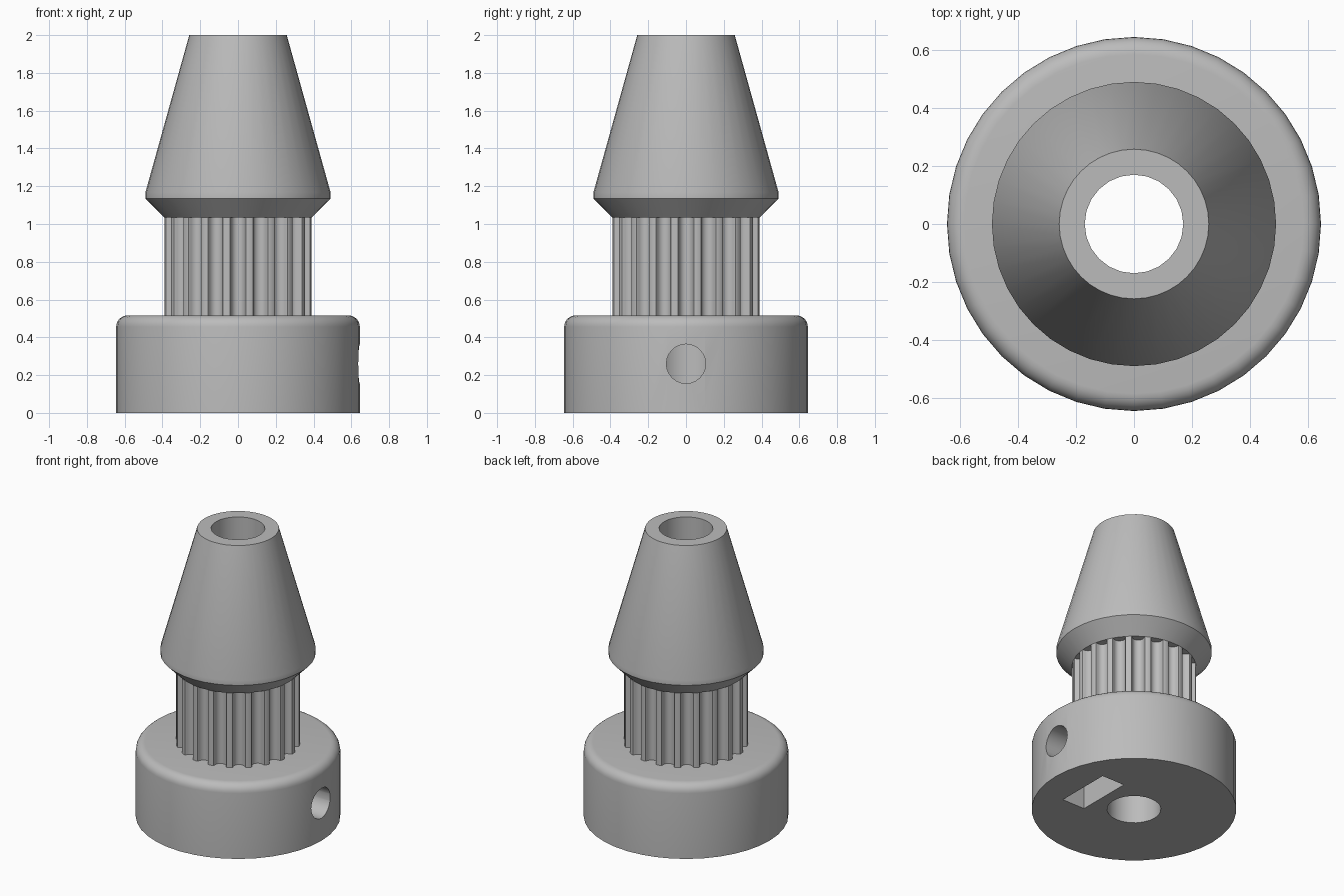
import bpy, bmesh, math
from mathutils import Matrix, Vector

if "Cube" in bpy.data.objects:
    bpy.data.objects.remove(bpy.data.objects["Cube"], do_unlink=True)

GREY = (0.5, 0.5, 0.5, 1)
mat = bpy.data.materials.new("plain grey")
mat.use_nodes = True
mat.diffuse_color = GREY
mat.node_tree.nodes["Principled BSDF"].inputs["Base Color"].default_value = GREY

SIDES = 40
TEETH = 20
BASE_TOP, BARREL_TOP = 0.516, 1.035
BARREL_R, BORE_R = 0.392, 0.17
SCREW_Z, NUT_X = 0.26, 0.335


def make_object(name, bm):
    bmesh.ops.recalc_face_normals(bm, faces=bm.faces)
    mesh = bpy.data.meshes.new(name)
    bm.to_mesh(mesh)
    bm.free()
    obj = bpy.data.objects.new(name, mesh)
    bpy.context.collection.objects.link(obj)
    mesh.materials.append(mat)
    return obj


def loft(name, rings):
    """Closed solid through equal-sized rings of points."""
    bm = bmesh.new()
    loops = [[bm.verts.new(p) for p in ring] for ring in rings]
    for low, high in zip(loops, loops[1:]):
        for i in range(len(low)):
            j = (i + 1) % len(low)
            bm.faces.new((low[i], low[j], high[j], high[i]))
    bm.faces.new(loops[0][::-1])
    bm.faces.new(loops[-1])
    return make_object(name, bm)


def circle(r, z, n=SIDES):
    return [(r * math.cos(i * math.tau / n), r * math.sin(i * math.tau / n), z)
            for i in range(n)]


def turned(name, profile, n=SIDES):
    return loft(name, [circle(r, z, n) for r, z in profile])


def cut(obj, cutters):
    for cutter in cutters:
        mod = obj.modifiers.new("cut", 'BOOLEAN')
        mod.operation = 'DIFFERENCE'
        mod.solver = 'EXACT'
        mod.object = cutter
        bpy.ops.object.select_all(action='DESELECT')
        bpy.context.view_layer.objects.active = obj
        obj.select_set(True)
        bpy.ops.object.modifier_apply(modifier=mod.name)


# Base collar with a rounded top edge
fillet = 0.06
rim = [(0.645 - fillet + fillet * math.cos(a), BASE_TOP - fillet + fillet * math.sin(a))
       for a in (math.radians(15 * k) for k in range(7))]
base = turned("base_collar", [(0.645, 0)] + rim)

# Toothed barrel: rounded belt grooves separated by narrow lands
half_groove = [(0.048, 0), (0.042, 0.002), (0.039, 0.008), (0.036, 0.02),
               (0.029, 0.035), (0.016, 0.046)]
groove = [(-t, d) for t, d in half_groove] + [(0, 0.049)] + half_groove[::-1]
outline = []
for k in range(TEETH):
    turn = Matrix.Rotation(k * math.tau / TEETH, 3, 'Z')
    for t, d in groove:
        edge = math.sqrt(BARREL_R ** 2 - t ** 2)
        outline.append(turn @ Vector((edge - d, t, 0)))
barrel = loft("toothed_barrel", [[p + Vector((0, 0, z)) for p in outline]
                                 for z in (BASE_TOP, BARREL_TOP)])

# Flared retainer and tapered nose
nose = turned("tapered_nose", [(BARREL_R, BARREL_TOP), (0.49, 1.135),
                               (0.49, 1.168), (0.258, 2)])

# Cutters: bore, grub screw hole, captive nut pocket
bore = turned("bore_cutter", [(BORE_R, -0.1), (BORE_R, 2.1)], 24)
screw = turned("screw_cutter", [(0.104, 0), (0.104, 0.8)], 24)
screw.data.transform(Matrix.Translation((0, 0, SCREW_Z)) @ Matrix.Rotation(math.pi / 2, 4, 'Y'))
w, c = 0.195, 0.195 / math.sqrt(3)
pocket = [(-w, -0.1), (w, -0.1), (w, SCREW_Z + c), (0, SCREW_Z + 2 * c), (-w, SCREW_Z + c)]
nut = loft("nut_cutter", [[(NUT_X + s * 0.087, y, z) for y, z in pocket] for s in (-1, 1)])

cut(base, [bore, screw, nut])
cut(barrel, [bore])
cut(nose, [bore])
for cutter in (bore, screw, nut):
    bpy.data.objects.remove(cutter, do_unlink=True)

# Smooth shading with crisp edges
bpy.ops.object.select_all(action='DESELECT')
for obj in (base, barrel, nose):
    obj.select_set(True)
bpy.context.view_layer.objects.active = base
bpy.ops.object.shade_smooth_by_angle(angle=math.radians(30))
